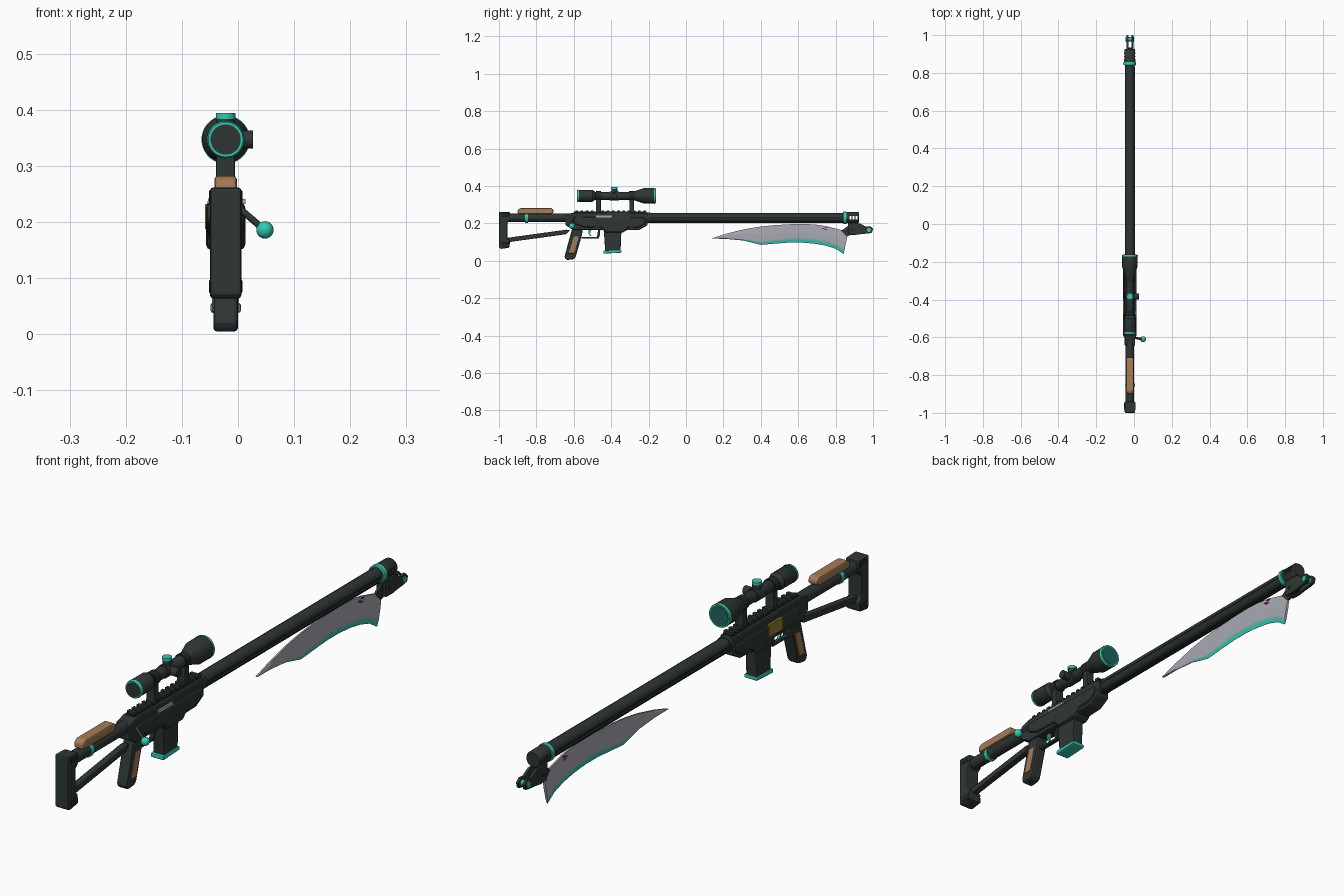
import bpy, bmesh, math
from mathutils import Vector

if "Cube" in bpy.data.objects:
    bpy.data.objects.remove(bpy.data.objects["Cube"])

CX = -0.022  # centre plane of the rifle


def material(name, rgb):
    m = bpy.data.materials.new(name)
    m.diffuse_color = (*rgb, 1)
    m.use_nodes = True
    m.node_tree.nodes["Principled BSDF"].inputs["Base Color"].default_value = m.diffuse_color
    return m


DARK = material("dark_slate", (0.027, 0.037, 0.034))
BLACK = material("deep_slate", (0.015, 0.021, 0.02))
TEAL = material("teal", (0.035, 0.58, 0.43))
PALE_TEAL = material("pale_teal", (0.16, 0.46, 0.42))
LENS = material("lens_teal", (0.014, 0.13, 0.11))
TAN = material("tan", (0.38, 0.2, 0.095))
STEEL = material("blade_steel", (0.40, 0.40, 0.46))
OCHRE = material("ochre", (0.30, 0.2, 0.03))
MAGENTA = material("magenta", (0.38, 0.004, 0.32))


def finish(name, bm, mat, bevel=0, smooth=False):
    bmesh.ops.recalc_face_normals(bm, faces=bm.faces)
    me = bpy.data.meshes.new(name)
    bm.to_mesh(me)
    bm.free()
    ob = bpy.data.objects.new(name, me)
    bpy.context.collection.objects.link(ob)
    me.materials.append(mat)
    if bevel:
        mod = ob.modifiers.new("bevel", 'BEVEL')
        mod.width, mod.segments = bevel, 2
        mod.limit_method, mod.angle_limit = 'ANGLE', 0.5
    if smooth:
        bpy.ops.object.select_all(action='DESELECT')
        ob.select_set(True)
        bpy.context.view_layer.objects.active = ob
        bpy.ops.object.shade_smooth_by_angle(angle=math.radians(35))
    return ob


def slab(name, pts, width, mat, bevel=0, x=CX):
    """Side outline in (y, z), extruded across x."""
    bm = bmesh.new()
    a = [bm.verts.new((x - width / 2, y, z)) for y, z in pts]
    b = [bm.verts.new((x + width / 2, y, z)) for y, z in pts]
    bm.faces.new(a)
    bm.faces.new(b)
    n = len(pts)
    for i in range(n):
        j = (i + 1) % n
        bm.faces.new((a[i], a[j], b[j], b[i]))
    return finish(name, bm, mat, bevel)


def box(name, y0, y1, z0, z1, width, mat, bevel=0, x=CX):
    return slab(name, [(y0, z0), (y1, z0), (y1, z1), (y0, z1)], width, mat, bevel, x)


def lathe(name, profile, z, mat, sides=32):
    """Turned part along y from (y, radius) pairs, with capped ends."""
    bm = bmesh.new()
    rings = []
    for y, r in profile:
        rings.append([bm.verts.new((CX + r * math.cos(t), y, z + r * math.sin(t)))
                      for t in (2 * math.pi * (k + .5) / sides for k in range(sides))])
    for p, q in zip(rings, rings[1:]):
        for k in range(sides):
            m = (k + 1) % sides
            bm.faces.new((p[k], p[m], q[m], q[k]))
    bm.faces.new(rings[0])
    bm.faces.new(rings[-1])
    return finish(name, bm, mat, smooth=True)


def rod(name, p, q, r, mat, sides=16):
    p, q = Vector(p), Vector(q)
    bm = bmesh.new()
    bmesh.ops.create_cone(bm, cap_ends=True, segments=sides, radius1=r, radius2=r, depth=(q - p).length)
    bm.transform((q - p).to_track_quat('Z', 'Y').to_matrix().to_4x4())
    bmesh.ops.translate(bm, verts=bm.verts, vec=(p + q) / 2)
    return finish(name, bm, mat, smooth=True)


# Skeleton stock
slab("butt_plate", [(-1, .07), (-.99, .063), (-.945, .07), (-.94, .105), (-.955, .12), (-.955, .205),
                    (-.94, .215), (-.94, .26), (-1, .262)], .056, DARK, .006)
for z in (.085, .245):
    box("butt_pad_band", -.985, -.945, z - .012, z + .012, .06, BLACK, .003)
rod("stock_tube", (CX, -.96, .23), (CX, -.62, .23), .023, DARK)
rod("stock_collar", (CX, -.86, .229), (CX, -.845, .229), .026, TEAL)
slab("stock_strut", [(-.96, .098), (-.64, .142), (-.62, .165), (-.64, .166), (-.96, .122)], .026, DARK, .004)
slab("cheek_rest", [(-.9, .25), (-.72, .25), (-.708, .258), (-.708, .272), (-.72, .282),
                    (-.885, .282), (-.9, .272)], .04, TAN, .006)

# Receiver
slab("receiver", [(-.645, .19), (-.60, .165), (-.46, .165), (-.42, .16), (-.25, .165), (-.205, .19),
                  (-.205, .255), (-.60, .258), (-.645, .245)], .056, DARK, .006)
slab("receiver_cheeks", [(-.60, .2), (-.55, .178), (-.45, .175), (-.43, .15), (-.335, .15), (-.31, .175),
                         (-.25, .178), (-.215, .198), (-.215, .232), (-.60, .236)], .07, DARK, .01)
box("top_rail", -.60, -.21, .25, .262, .036, BLACK)
for i in range(14):
    y = -.592 + i * .028
    box("rail_tooth", y, y + .014, .26, .27, .036, DARK)
box("bolt_port", -.48, -.395, .232, .241, .006, STEEL, x=.01)
box("side_plate", -.48, -.40, .188, .232, .006, OCHRE, x=-.056)

# Bolt handle
rod("bolt_stem", (-.01, -.60, .235), (.046, -.61, .187), .006, DARK)
bm = bmesh.new()
bmesh.ops.create_uvsphere(bm, u_segments=20, v_segments=12, radius=.0155)
bmesh.ops.translate(bm, verts=bm.verts, vec=(.048, -.61, .186))
finish("bolt_knob", bm, TEAL, smooth=True)

# Grip, trigger and magazine
slab("grip", [(-.608, .175), (-.55, .175), (-.556, .14), (-.59, .02), (-.6, .008), (-.64, .004),
              (-.65, .02)], .044, DARK, .007)
for s in (-1, 1):
    slab("grip_panel", [(-.601, .13), (-.572, .13), (-.597, .04), (-.628, .04)], .004, TAN, .001, CX + s * .022)
slab("trigger_guard_front", [(-.47, .165), (-.458, .165), (-.462, .128), (-.47, .12), (-.476, .128)], .016, DARK)
box("trigger_guard_bottom", -.56, -.465, .12, .128, .016, DARK)
slab("trigger", [(-.522, .165), (-.508, .165), (-.513, .145), (-.505, .132), (-.513, .132), (-.522, .147)], .01, TEAL)
slab("magazine", [(-.44, .17), (-.345, .17), (-.35, .05), (-.432, .05)], .044, DARK, .004)
slab("magazine_base", [(-.442, .038), (-.345, .043), (-.345, .056), (-.442, .054)], .054, TEAL, .004)

# Barrel with flutes and lower rib
lathe("barrel", [(-.21, .026), (.85, .026)], .23, DARK, 12)
box("barrel_rib", -.21, .84, .202, .214, .022, BLACK)
for s in (-1, 1):
    box("barrel_flute", -.2, .83, .227, .233, .004, BLACK, x=CX + s * .0245)
lathe("barrel_sleeve", [(-.22, .029), (-.19, .029)], .23, DARK)
lathe("muzzle_ring", [(.84, .029), (.843, .033), (.857, .033), (.86, .029)], .23, TEAL)
muzzle = lathe("muzzle_brake", [(.858, .03), (.92, .03), (.926, .026)], .231, DARK)
for i in range(3):
    y = .873 + i * .017
    cut = box("muzzle_slot_cutter", y, y + .011, .221, .24, .1, BLACK)
    cut.hide_render = True
    cut.hide_viewport = True
    mod = muzzle.modifiers.new("slot", 'BOOLEAN')
    mod.object, mod.operation, mod.solver = cut, 'DIFFERENCE', 'EXACT'

# Folding bracket at the muzzle
arm = [(.865, .203), (.93, .2), (.962, .182), (.985, .185), (1, .17), (.994, .15), (.975, .146),
       (.94, .143), (.905, .138), (.868, .14)]
for s in (-1, 1):
    slab("bracket_ear", arm, .011, DARK, .002, CX + s * .013)
slab("bracket_core", [(.865, .2), (.92, .198), (.935, .17), (.92, .145), (.868, .142)], .026, BLACK)
rod("bracket_pivot", (CX - .022, .978, .165), (CX + .022, .978, .165), .011, TEAL)
rod("bracket_pin", (CX - .02, .89, .168), (CX + .02, .89, .168), .008, BLACK)

# Curved blade: columns of (y, spine z, edge z), split lengthwise into colour bands
columns = [(.14, .121, .119), (.22, .146, .116), (.31, .168, .108), (.36, .177, .095), (.40, .183, .085),
           (.47, .19, .091), (.55, .195, .097), (.62, .197, .097), (.69, .194, .091), (.75, .185, .08),
           (.80, .172, .064), (.85, .154, .036)]
bm = bmesh.new()
rows = []
for i, (y, top, low) in enumerate(columns):
    lip = min(.024, .003 + .004 * max(0, i - 1), (top - low) * .4)
    heights = [top, (top + low) / 2 + .005 * (i > 0), low + lip, low + lip * .6, low]
    lean = .018 if i == len(columns) - 1 else 0  # heel leans back towards the hinge
    row = []
    for k, (z, w) in enumerate(zip(heights, (.003, .005, .004, .003, .0004))):
        yy = y + lean * (1 - (z - low) / (top - low)) * -.4 + lean * (z - low) / (top - low)
        row.append([bm.verts.new((CX + s * w, yy, z)) for s in (-1, 1)])
    rows.append(row)
for i, (p, q) in enumerate(zip(rows, rows[1:])):
    for k in range(4):
        for s in (0, 1):
            f = bm.faces.new((p[k][s], q[k][s], q[k + 1][s], p[k + 1][s]))
            f.material_index = (0, 0, 1, 2)[k] if i > 1 else 0
    bm.faces.new((p[0][0], p[0][1], q[0][1], q[0][0]))
    bm.faces.new((p[4][0], p[4][1], q[4][1], q[4][0])).material_index = 2
for end in (rows[0], rows[-1]):
    bm.faces.new([v[0] for v in end] + [v[1] for v in reversed(end)])
blade = finish("blade", bm, STEEL)
blade.data.materials.append(PALE_TEAL)
blade.data.materials.append(TEAL)
slab("blade_tang", [(.83, .16), (.865, .185), (.90, .18), (.90, .145), (.86, .13)], .01, DARK)

# Small painted mark on both blade faces
for s in (-1, 1):
    for i, (y, z) in enumerate([(.735, .172), (.747, .166), (.752, .178)]):
        slab("blade_mark", [(y - .01, z), (y, z - .003), (y + .01, z), (y, z + .004)], .002, MAGENTA, x=CX + s * .0052)

# Telescopic sight
Z = .347
lathe("scope_body", [(-.577, .029), (-.572, .032), (-.50, .032), (-.485, .021), (-.285, .021), (-.235, .038),
                     (-.225, .042), (-.168, .042)], Z, DARK)
lathe("eyepiece_ring", [(-.582, .031), (-.572, .0335)], Z, TEAL)
lathe("eyepiece_lens", [(-.584, .027), (-.57, .027)], Z, DARK)
lathe("objective_ring", [(-.172, .0432), (-.163, .042)], Z, TEAL)
lathe("objective_lens", [(-.17, .037), (-.161, .037)], Z, LENS)
rod("top_turret", (CX, -.383, Z), (CX, -.383, .384), .016, DARK)
rod("top_turret_cap", (CX, -.383, .384), (CX, -.383, .394), .0175, TEAL)
rod("side_turret", (CX, -.383, Z), (.027, -.383, Z), .016, DARK)
lathe("turret_collar", [(-.408, .024), (-.358, .024)], Z, DARK)
for y in (-.468, -.29):
    box("scope_mount", y - .013, y + .013, .262, .335, .034, DARK, .003)
    lathe("scope_clamp", [(y - .014, .025), (y + .014, .025)], Z, BLACK)
